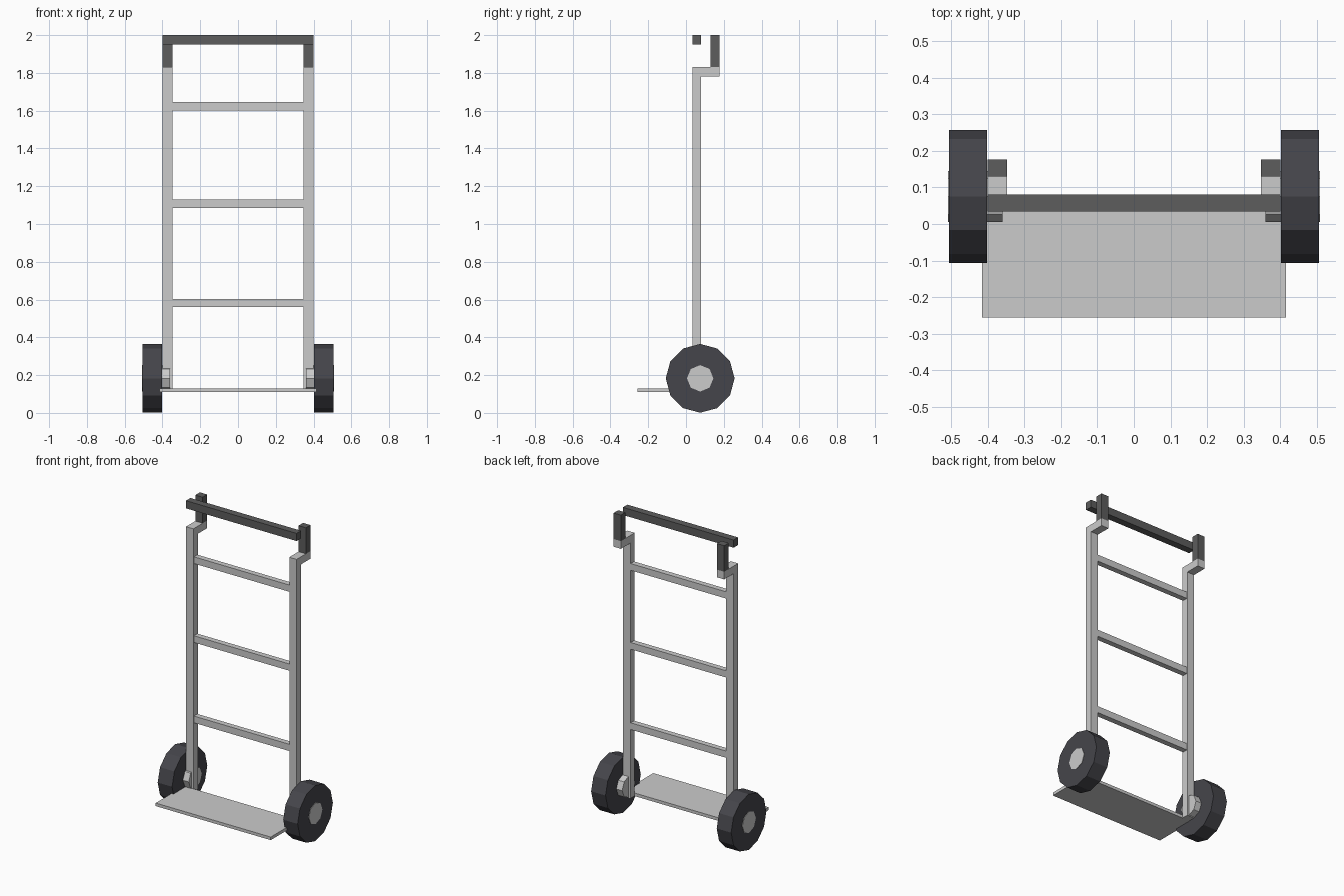
import bpy, math

if "Cube" in bpy.data.objects:
    bpy.data.objects.remove(bpy.data.objects["Cube"])


def material(name, rgb):
    m = bpy.data.materials.new(name)
    m.diffuse_color = (*rgb, 1)
    m.use_nodes = True
    m.node_tree.nodes["Principled BSDF"].inputs["Base Color"].default_value = m.diffuse_color
    return m


rubber = material("rubber", (0.06, 0.06, 0.07))
grip = material("grip", (0.11, 0.11, 0.11))


def box(name, x, y, z, mat=None):
    # Box from (min, max) ranges
    bpy.ops.mesh.primitive_cube_add(size=1)
    o = bpy.context.object
    o.name = name
    for v in o.data.vertices:
        v.co = [r[0] + (c + 0.5) * (r[1] - r[0]) for r, c in zip((x, y, z), v.co)]
    if mat:
        o.data.materials.append(mat)
    return o


def disc(name, sides, radius, x, mat=None):
    # Cylinder along x, centred on the axle, one corner pointing up
    bpy.ops.mesh.primitive_cylinder_add(vertices=sides, radius=radius, depth=x[1] - x[0])
    o = bpy.context.object
    o.name = name
    for v in o.data.vertices:
        a, b, c = v.co
        v.co = (c + (x[0] + x[1]) / 2, a + 0.075, b + 0.183)
    if mat:
        o.data.materials.append(mat)
    return o


def mirrored(o):
    # Repeat on the other side of the truck
    o.modifiers.new("mirror", 'MIRROR').use_axis = (True, False, False)


FRAME_Y = (0.034, 0.08)
SIDE_X = (0.347, 0.4)

# Side frame, rear offset at the top and hand grips
mirrored(box("upright", SIDE_X, FRAME_Y, (0.11, 1.83)))
mirrored(box("handle_offset", SIDE_X, (0.08, 0.177), (1.78, 1.83)))
mirrored(box("hand_grip", SIDE_X, (0.13, 0.177), (1.83, 2.0), grip))

# Top handle bar
box("handle_bar", (-0.4, 0.4), FRAME_Y, (1.95, 2.0), grip)

# Cross rungs
for i, z in enumerate((0.582, 1.107, 1.623)):
    box(f"rung_{i + 1}", (-0.347, 0.347), (0.04, 0.076), (z - 0.022, z + 0.022))

# Load plate
box("toe_plate", (-0.416, 0.416), (-0.256, 0.036), (0.11, 0.13))

# Wheels and hubs
mirrored(disc("wheel", 12, 0.182, (0.402, 0.506), rubber))
mirrored(disc("wheel_hub", 8, 0.07, (0.36, 0.509)))
